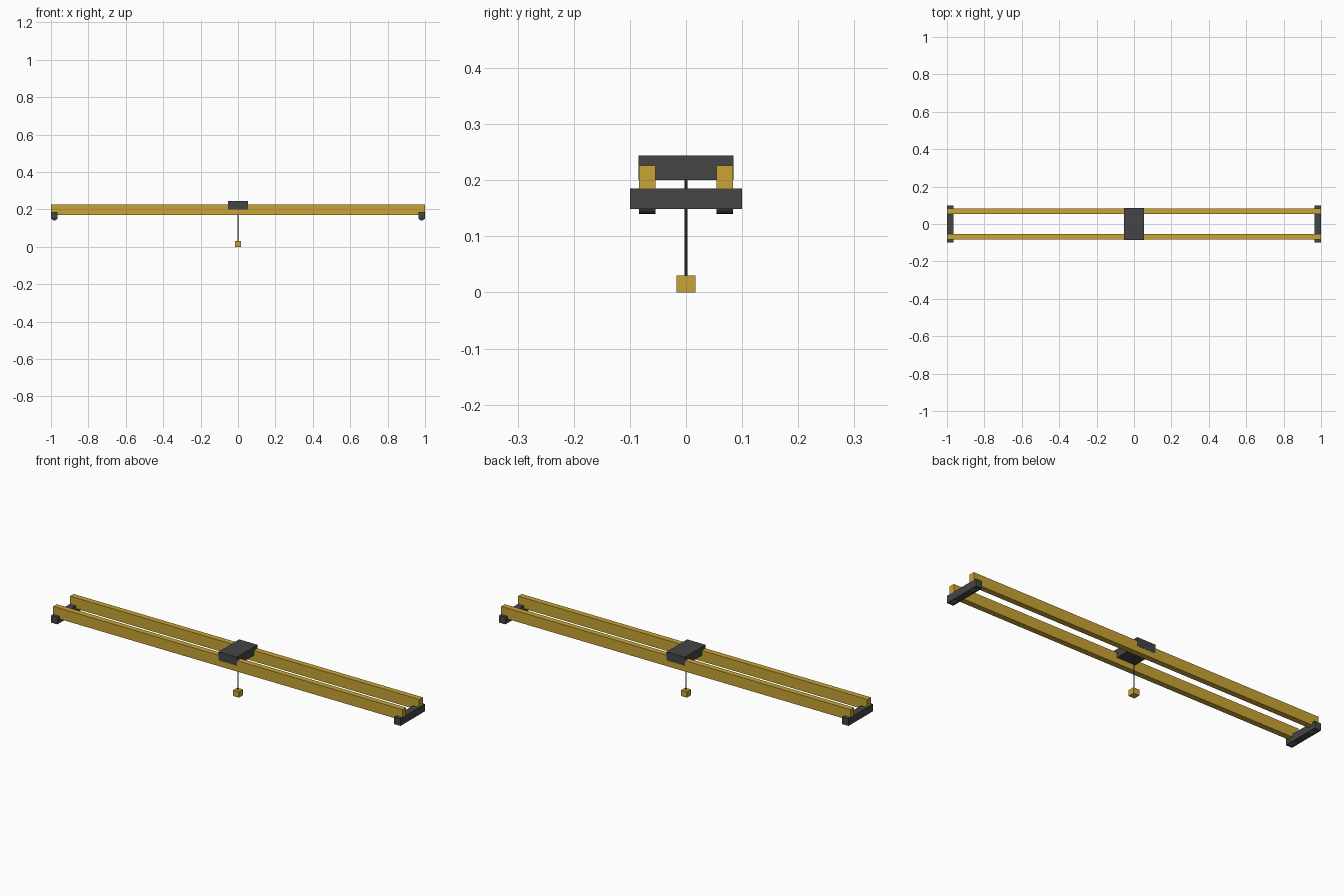
import bpy
import math

cube = bpy.data.objects.get("Cube")
if cube:
    bpy.data.objects.remove(cube, do_unlink=True)


def make_material(name, colour):
    mat = bpy.data.materials.new(name)
    mat.use_nodes = True
    mat.diffuse_color = colour
    mat.node_tree.nodes["Principled BSDF"].inputs["Base Color"].default_value = colour
    return mat


YELLOW = make_material("crane yellow", (0.58, 0.37, 0.035, 1))
GREY = make_material("dark grey", (0.06, 0.06, 0.06, 1))


def finish(name, mat):
    obj = bpy.context.object
    obj.name = name
    obj.data.materials.append(mat)
    return obj


def box(name, mat, centre, size):
    bpy.ops.mesh.primitive_cube_add(size=1, location=centre)
    obj = finish(name, mat)
    obj.scale = size
    bpy.ops.object.transform_apply(location=False, rotation=False, scale=True)
    return obj


def cylinder(name, mat, centre, radius, depth, rotation=(0, 0, 0), sides=16):
    bpy.ops.mesh.primitive_cylinder_add(vertices=sides, radius=radius, depth=depth,
                                        location=centre, rotation=rotation)
    obj = finish(name, mat)
    bpy.ops.object.shade_smooth_by_angle(angle=math.radians(30))
    return obj


# Twin bridge girders
for side, y in (("front", -0.069), ("back", 0.069)):
    box(side + "_girder", YELLOW, (0, y, 0.1985), (1.998, 0.029, 0.056))

# End trucks with their wheels
for side, x in (("right", -0.982), ("left", 0.982)):
    box(side + "_end_truck", GREY, (x, 0, 0.167), (0.036, 0.2, 0.037))
    for end, y in (("front", -0.069), ("back", 0.069)):
        cylinder(f"{side}_{end}_wheel", GREY, (x, y, 0.155), 0.015, 0.03,
                 (math.pi / 2, 0, 0))

# Trolley, hoist rope and hook block
box("trolley", GREY, (0, 0, 0.2225), (0.105, 0.169, 0.044))
cylinder("hoist_rope", GREY, (0, 0, 0.115), 0.0023, 0.18, sides=12)
box("hook_block", YELLOW, (0, 0, 0.015), (0.034, 0.034, 0.03))
